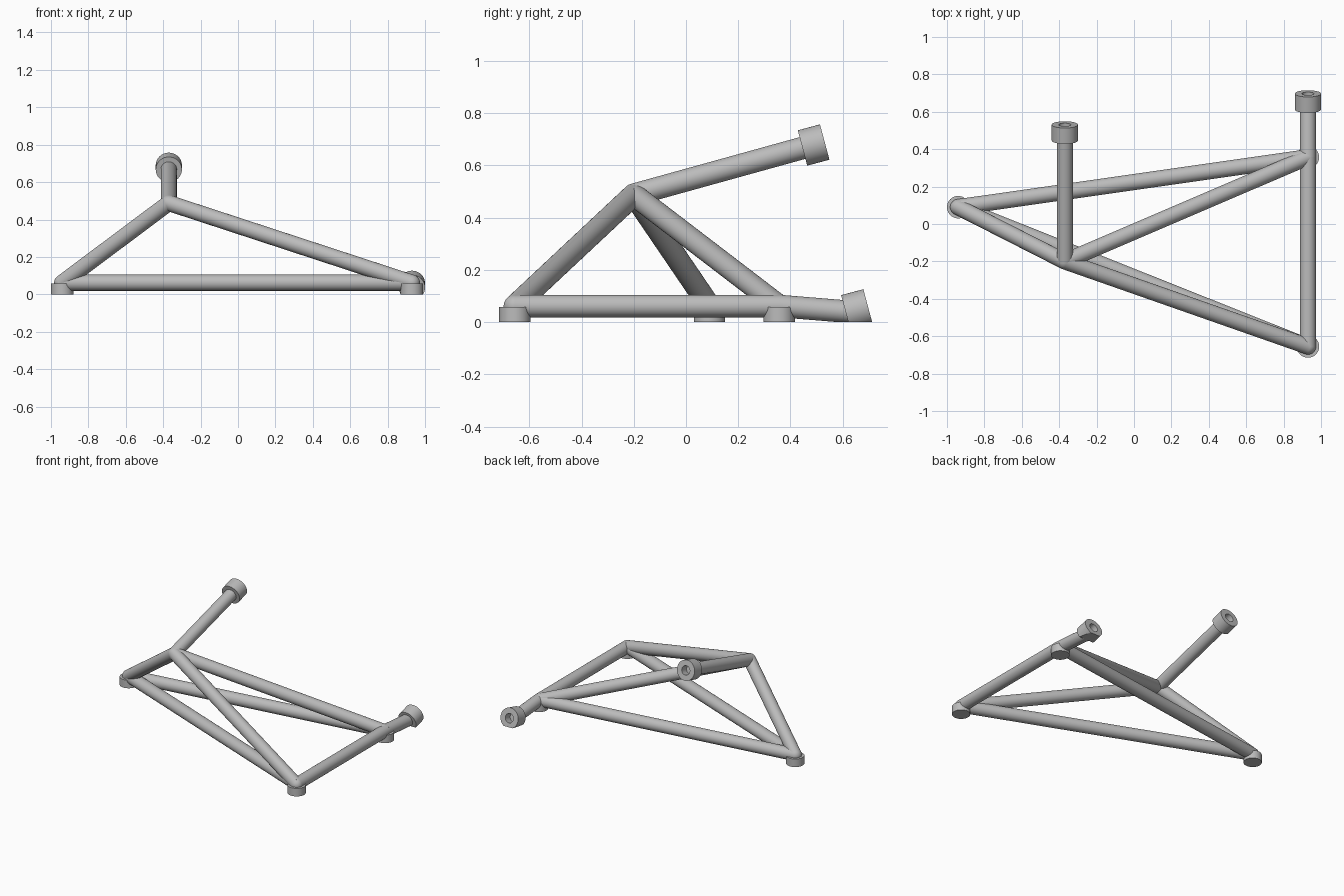
import bpy, bmesh, math
from mathutils import Vector

cube = bpy.data.objects.get("Cube")
if cube:
    bpy.data.objects.remove(cube, do_unlink=True)

grey = bpy.data.materials.new("grey metal")
grey.use_nodes = True
colour = (0.5, 0.5, 0.5, 1)
grey.diffuse_color = colour
grey.node_tree.nodes["Principled BSDF"].inputs["Base Color"].default_value = colour

TUBE = 0.043
FOOT = 0.06
CAP = 0.07
CAP_LENGTH = 0.088
SEGMENTS = 40


def finish(name, bm, trim=False):
    """Turn a bmesh into a smooth shaded part, optionally cut flat at the ground."""
    if trim:
        cut = bmesh.ops.bisect_plane(bm, geom=bm.verts[:] + bm.edges[:] + bm.faces[:],
                                     plane_co=(0, 0, 0), plane_no=(0, 0, -1), clear_outer=True)
        edges = [e for e in cut["geom_cut"] if isinstance(e, bmesh.types.BMEdge)]
        if edges:
            bmesh.ops.holes_fill(bm, edges=edges, sides=0)
    bmesh.ops.recalc_face_normals(bm, faces=bm.faces[:])
    mesh = bpy.data.meshes.new(name)
    bm.to_mesh(mesh)
    bm.free()
    mesh.materials.append(grey)
    obj = bpy.data.objects.new(name, mesh)
    bpy.context.collection.objects.link(obj)
    bpy.ops.object.select_all(action='DESELECT')
    obj.select_set(True)
    bpy.context.view_layer.objects.active = obj
    bpy.ops.object.shade_smooth_by_angle(angle=math.radians(35))
    return obj


def lathe(name, profile, origin, direction, trim=False):
    """Spin (radius, height) points about an axis."""
    bm = bmesh.new()
    verts = [bm.verts.new((r, 0, h)) for r, h in profile]
    edges = [bm.edges.new(pair) for pair in zip(verts, verts[1:])]
    bmesh.ops.spin(bm, geom=verts + edges, cent=(0, 0, 0), axis=(0, 0, 1),
                   angle=math.tau, steps=SEGMENTS, use_merge=True)
    bmesh.ops.remove_doubles(bm, verts=bm.verts[:], dist=0.0001)
    turn = Vector((0, 0, 1)).rotation_difference(direction).to_matrix()
    for v in bm.verts:
        v.co = turn @ v.co + origin
    return finish(name, bm, trim)


def rod(name, start, end, radius=TUBE, trim=False):
    axis = end - start
    length = axis.length
    return lathe(name, [(0, 0), (radius, 0), (radius, length), (0, length)], start, axis, trim)


# Frame corners
joints = {
    "right": Vector((-0.94, 0.09, 0.062)),
    "front": Vector((0.93, -0.655, 0.062)),
    "back": Vector((0.93, 0.357, 0.062)),
    "apex": Vector((-0.37, -0.2, 0.488)),
}

# Rounded joints, and a foot under each low corner
for name, point in joints.items():
    bm = bmesh.new()
    bmesh.ops.create_uvsphere(bm, u_segments=SEGMENTS, v_segments=20, radius=TUBE)
    bmesh.ops.translate(bm, verts=bm.verts[:], vec=point)
    finish(name + "_joint", bm)
    if name != "apex":
        rod(name + "_foot", Vector((point.x, point.y, 0)), Vector((point.x, point.y, 0.058)), FOOT)

# Tubes joining every pair of corners
names = list(joints)
for i, a in enumerate(names):
    for b in names[i + 1:]:
        rod(f"{a}_to_{b}_tube", joints[a], joints[b])

# Two arms ending in tilted sockets, with a blind hole in each
tilt = Vector((0, math.cos(math.radians(15)), math.sin(math.radians(15))))
socket_profile = [(0, 0), (CAP, 0), (CAP, CAP_LENGTH), (0.032, CAP_LENGTH), (0.032, 0.03), (0, 0.03)]
for name, start, base in (("upper", joints["apex"], Vector((-0.37, 0.446, 0.667))),
                          ("lower", joints["back"], Vector((0.93, 0.612, 0.036)))):
    rod(name + "_arm", start, base + tilt * 0.015, trim=True)
    lathe(name + "_socket", socket_profile, base, tilt, trim=True)
